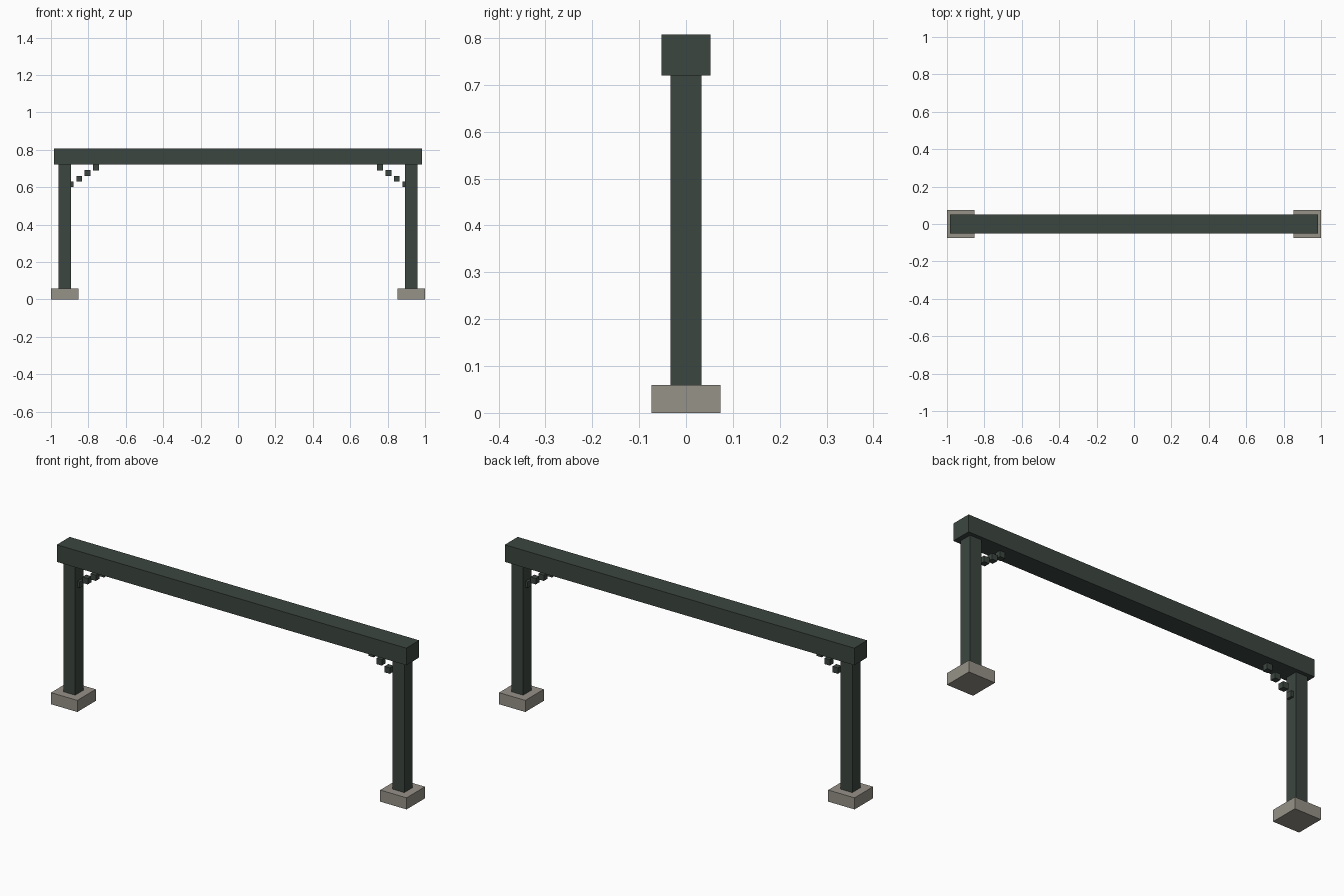
import bpy

if "Cube" in bpy.data.objects:
    bpy.data.objects.remove(bpy.data.objects["Cube"])


def material(name, rgb):
    m = bpy.data.materials.new(name)
    m.diffuse_color = (*rgb, 1)
    m.use_nodes = True
    m.node_tree.nodes["Principled BSDF"].inputs["Base Color"].default_value = m.diffuse_color
    return m


dark_green = material("dark green paint", (0.045, 0.062, 0.052))
stone = material("grey stone", (0.305, 0.287, 0.246))


def box(name, x, z0, z1, width, depth, mat):
    """Axis-aligned box centred on y = 0, standing from z0 to z1."""
    bpy.ops.mesh.primitive_cube_add(size=1, location=(x, 0, (z0 + z1) / 2))
    ob = bpy.context.object
    ob.name = name
    ob.scale = (width, depth, z1 - z0)
    bpy.ops.object.transform_apply(location=False, rotation=False, scale=True)
    ob.data.materials.append(mat)
    return ob


# Top beam
box("top_beam", 0, 0.72, 0.807, 1.966, 0.104, dark_green)

for side, s in (("left", -1), ("right", 1)):
    # Footing and post
    box(f"{side}_footing", s * 0.926, 0, 0.059, 0.148, 0.148, stone)
    box(f"{side}_post", s * 0.926, 0.059, 0.72, 0.066, 0.066, dark_green)
    # Stepped corner brace made of small cubes
    for i in range(4):
        x, z = 0.895 - 0.0453 * i, 0.616 + 0.0297 * i
        box(f"{side}_brace_block_{i + 1}", s * x, z - 0.015, z + 0.015,
            0.03, 0.03, dark_green)
